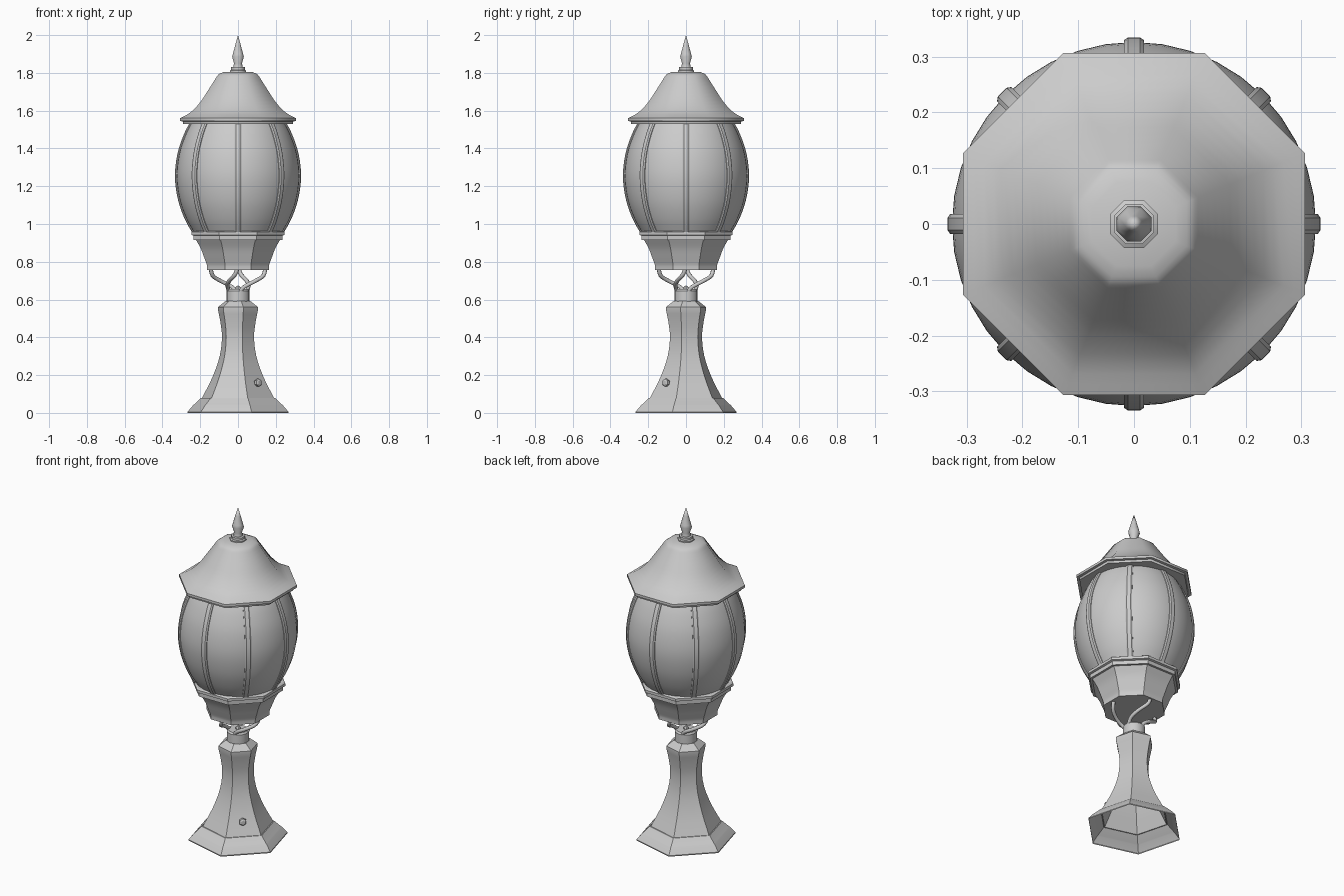
import bpy, bmesh
from math import sin, cos, pi, radians
from mathutils import Matrix, Vector

if "Cube" in bpy.data.objects:
    bpy.data.objects.remove(bpy.data.objects["Cube"])


def finish(name, bm, angle):
    bmesh.ops.remove_doubles(bm, verts=bm.verts, dist=1e-5)
    bmesh.ops.recalc_face_normals(bm, faces=bm.faces)
    me = bpy.data.meshes.new(name)
    bm.to_mesh(me)
    bm.free()
    ob = bpy.data.objects.new(name, me)
    bpy.context.collection.objects.link(ob)
    bpy.ops.object.select_all(action='DESELECT')
    ob.select_set(True)
    bpy.context.view_layer.objects.active = ob
    if angle:
        bpy.ops.object.shade_smooth_by_angle(angle=radians(angle))
    return ob


def smooth(pts, steps=4):
    """Catmull-Rom through the points."""
    v = [Vector(p) for p in pts]
    v = [2 * v[0] - v[1]] + v + [2 * v[-1] - v[-2]]
    out = []
    for a, b, c, d in zip(v, v[1:], v[2:], v[3:]):
        for i in range(steps):
            t = i / steps
            out.append(0.5 * (2 * b + (c - a) * t + (2 * a - 5 * b + 4 * c - d) * t * t
                              + (3 * b - a - 3 * c + d) * t ** 3))
    return [tuple(p) for p in out + [v[-2]]]


def lathe(name, profile, n, start, width_factor=1.0, angle=30, matrix=None):
    """Revolve (half width, z) points into an n-sided form."""
    bm = bmesh.new()
    rings = []
    for r, z in profile:
        r /= width_factor
        rings.append([bm.verts.new((r * cos(start + 2 * pi * k / n),
                                    r * sin(start + 2 * pi * k / n), z)) for k in range(n)])
    for lo, hi in zip(rings, rings[1:]):
        for k in range(n):
            j = (k + 1) % n
            bm.faces.new((lo[k], lo[j], hi[j], hi[k]))
    if matrix:
        bm.transform(matrix)
    return finish(name, bm, angle)


def sweep(name, path, section, side_at, angle=30):
    """Sweep a (side, outward) section along a path."""
    bm = bmesh.new()
    rings = []
    for i, p in enumerate(path):
        t = (path[min(i + 1, len(path) - 1)] - path[max(i - 1, 0)]).normalized()
        s = side_at - t * side_at.dot(t)
        s.normalize()
        o = s.cross(t)
        rings.append([bm.verts.new(p + s * a + o * b) for a, b in section])
    n = len(section)
    for lo, hi in zip(rings, rings[1:]):
        for k in range(n):
            j = (k + 1) % n
            bm.faces.new((lo[k], lo[j], hi[j], hi[k]))
    bm.faces.new(rings[0])
    bm.faces.new(rings[-1])
    return finish(name, bm, angle)


H = cos(pi / 8)        # octagon: half width / radius
X = cos(pi / 12)       # turned hexagon: half width / radius
OCT = pi / 8

# Hexagonal flared pedestal, open underneath
flare = smooth([(0.19, 0.08), (0.135, 0.19), (0.097, 0.30), (0.085, 0.40), (0.093, 0.48), (0.106, 0.545)], 3)
lathe("pedestal", [(0.267, 0), (0.267, 0.006), (0.238, 0.04), (0.232, 0.045), (0.196, 0.08)] + flare
      + [(0.106, 0.56), (0.066, 0.592), (0, 0.592)], 6, pi / 4, X)
lathe("neck_collar", [(0, 0.585), (0.062, 0.585), (0.062, 0.645), (0.055, 0.655), (0, 0.655)], 16, 0)
lathe("neck_knob", [(0.014, 0.65), (0.014, 0.664), (0.008, 0.672), (0, 0.674)], 8, 0)

# Set screw on one pedestal face
screw = Matrix.Rotation(-pi / 4, 4, 'Z') @ Matrix.Translation((0.125, 0, 0.16)) @ Matrix.Rotation(pi / 2, 4, 'Y')
lathe("set_screw", [(0, 0), (0.012, 0), (0.012, 0.018), (0.021, 0.018), (0.021, 0.033),
                    (0.012, 0.038), (0, 0.038)], 6, 0, matrix=screw)

# Four curved arms twisting from the neck to the bowl
ring = [(0.011 * cos(k * pi / 4), 0.011 * sin(k * pi / 4)) for k in range(8)]
for q in range(4):
    path = []
    for turn, r, z in smooth([(-75, 0.05, 0.645), (-58, 0.065, 0.668), (-30, 0.098, 0.695),
                              (-8, 0.136, 0.728), (0, 0.145, 0.775)], 4):
        a = q * pi / 2 + radians(turn)
        path.append(Vector((r * cos(a), r * sin(a), z)))
    a = q * pi / 2 - pi / 4
    sweep(f"arm_{q + 1}", path, ring, Vector((-sin(a), cos(a), 0)) * 0.3
          + Vector((cos(a), sin(a), -1)), 50)

# Octagonal bowl with stepped rim
bowl = smooth([(0.165, 0.785), (0.178, 0.82), (0.197, 0.87), (0.222, 0.915)], 3)
lathe("bowl", [(0, 0.757), (0.163, 0.757), (0.163, 0.775)] + bowl
      + [(0.235, 0.915), (0.235, 0.938), (0.246, 0.942), (0.246, 0.958), (0.238, 0.963), (0.2, 0.963)],
      8, OCT, H)

# Round globe
globe = smooth([(0.234, 0.955), (0.275, 1.03), (0.31, 1.13), (0.326, 1.25),
                (0.313, 1.37), (0.28, 1.47), (0.245, 1.54)], 4)
lathe("globe", globe, 40, 0)

# Eight ribs with chamfered section
sec = [(-0.018, -0.01), (0.018, -0.01), (0.018, 0.003), (0.011, 0.008), (-0.011, 0.008), (-0.018, 0.003)]
for k in range(8):
    a = k * pi / 4
    sweep(f"rib_{k + 1}", [Vector((r * cos(a), r * sin(a), z)) for r, z in globe],
          sec, Vector((-sin(a), cos(a), 0)))

# Octagonal bell roof
bell = smooth([(0.306, 1.56), (0.25, 1.592), (0.2, 1.645), (0.16, 1.705), (0.122, 1.765),
               (0.103, 1.792), (0.075, 1.805)], 3)
lathe("roof", [(0.22, 1.53), (0.29, 1.53), (0.292, 1.543), (0.306, 1.545)] + bell + [(0, 1.806)],
      8, OCT, H, 50)

# Spear finial on stepped collar
lathe("finial", [(0.043, 1.803), (0.043, 1.812), (0.036, 1.816), (0.036, 1.83), (0.025, 1.832),
                 (0.021, 1.85), (0.031, 1.885), (0.027, 1.9), (0.014, 1.95), (0, 2.0)], 8, OCT, H, 50)
